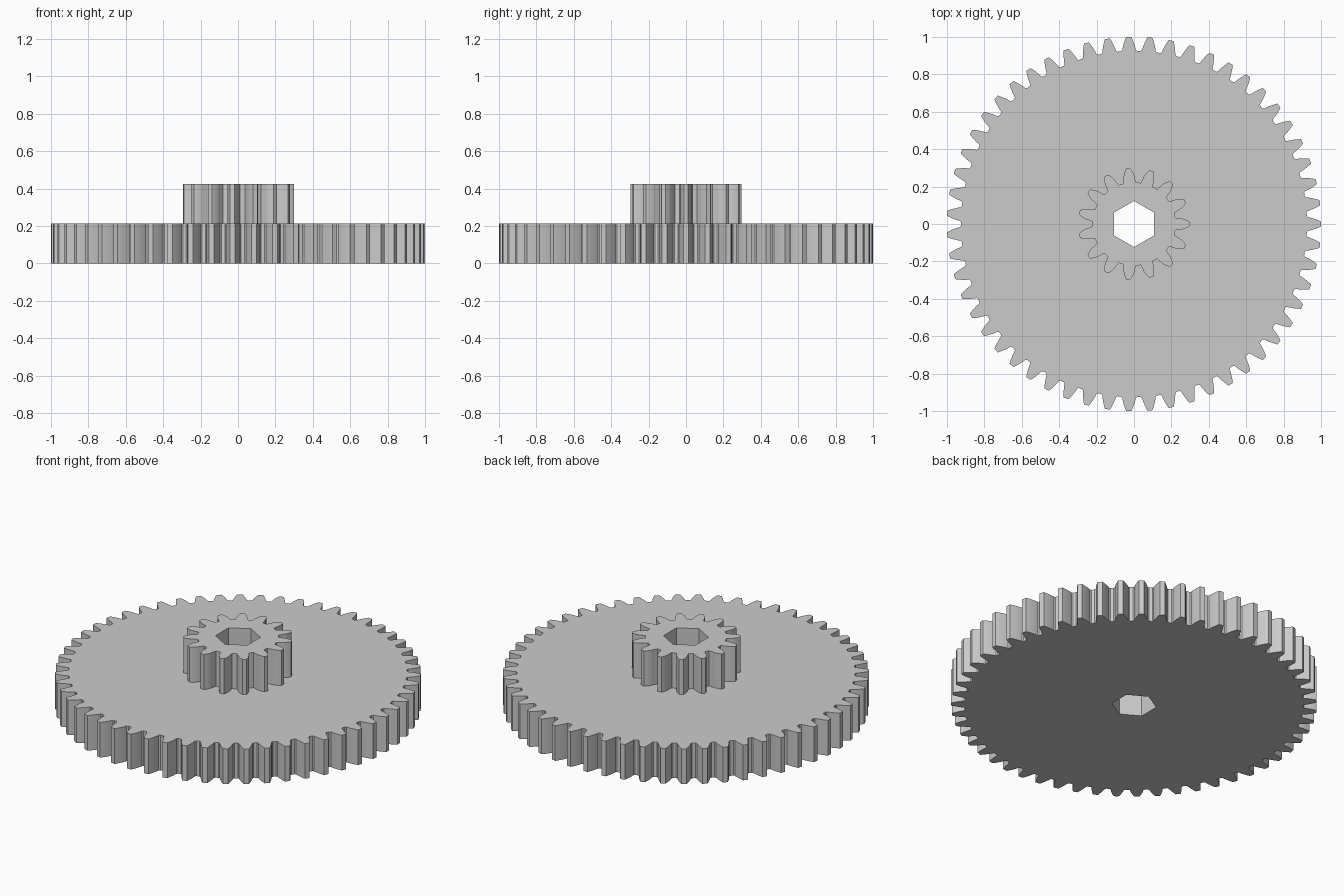
import bpy
import bmesh
from math import pi, sin, cos, tan, acos, radians

cube = bpy.data.objects.get("Cube")
if cube:
    bpy.data.objects.remove(cube, do_unlink=True)

MODULE = 2 / 57          # shared tooth size of both gears
PRESSURE = radians(20)
BORE = 0.123             # corner radius of the hexagonal bore
THICK = 0.2125

grey = bpy.data.materials.new("plain_grey")
grey.use_nodes = True
grey.diffuse_color = (0.6, 0.6, 0.6, 1)
grey.node_tree.nodes["Principled BSDF"].inputs["Base Color"].default_value = (0.6, 0.6, 0.6, 1)


def polar(r, a):
    return (r * cos(a), r * sin(a))


def involute(a):
    return tan(a) - a


def gear_outline(teeth):
    """Closed involute outline, first tooth centred on +x."""
    pitch = MODULE * teeth / 2
    tip, root = pitch + MODULE, pitch - 1.15 * MODULE
    base = pitch * cos(PRESSURE)
    start = max(base, root + 0.15 * MODULE)

    def half_angle(r):
        return pi / (2 * teeth) + involute(PRESSURE) - involute(acos(min(1, base / r)))

    # one flank, from root to tip, as (radius, half angle)
    flank = [(root, half_angle(start) + 0.2 * MODULE / root)]
    for i in range(6):
        r = start + (tip - start) * i / 5
        flank.append((r, half_angle(r)))
    points = []
    for t in range(teeth):
        mid = 2 * pi * t / teeth
        points += [polar(r, mid - h) for r, h in flank]
        points += [polar(r, mid + h) for r, h in reversed(flank)]
    return points


def add_gear(name, teeth, z):
    bm = bmesh.new()
    bore = [polar(BORE, pi / 2 + i * pi / 3) for i in range(6)]
    for loop in (gear_outline(teeth), bore):
        verts = [bm.verts.new((x, y, z)) for x, y in loop]
        for a, b in zip(verts, verts[1:] + verts[:1]):
            bm.edges.new((a, b))
    bmesh.ops.triangle_fill(bm, edges=bm.edges[:], use_beauty=True, normal=(0, 0, 1))
    top = bmesh.ops.extrude_face_region(bm, geom=bm.faces[:])["geom"]
    bmesh.ops.translate(bm, vec=(0, 0, THICK),
                        verts=[g for g in top if isinstance(g, bmesh.types.BMVert)])
    bmesh.ops.recalc_face_normals(bm, faces=bm.faces[:])
    mesh = bpy.data.meshes.new(name)
    bm.to_mesh(mesh)
    bm.free()
    mesh.materials.append(grey)
    obj = bpy.data.objects.new(name, mesh)
    bpy.context.collection.objects.link(obj)
    return obj


# Wide gear below, small pinion on top, one bore through both
add_gear("large_gear", 55, 0)
add_gear("small_pinion", 15, THICK)
